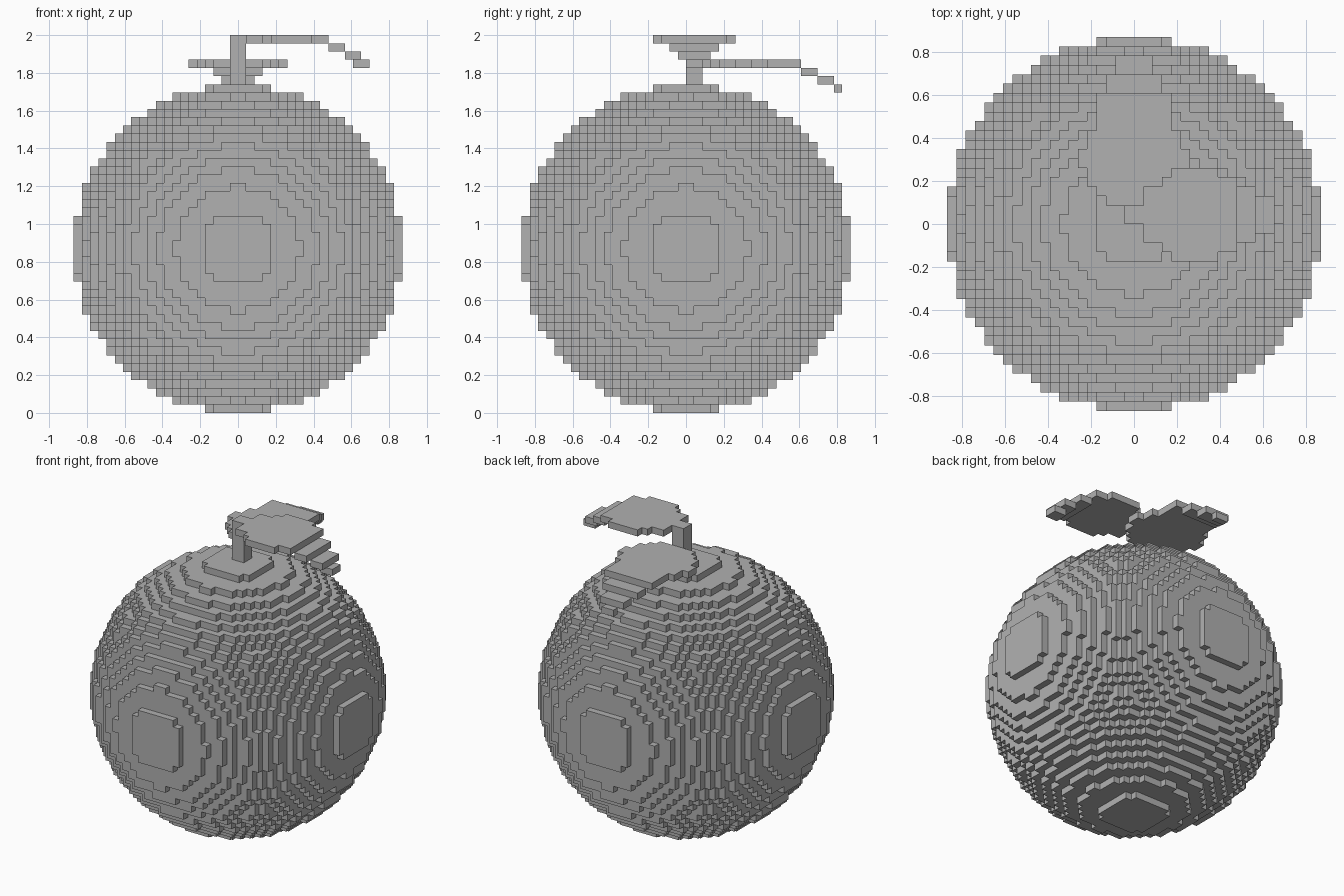
import bpy
import bmesh
from mathutils import Vector

if "Cube" in bpy.data.objects:
    bpy.data.objects.remove(bpy.data.objects["Cube"], do_unlink=True)

UNIT = 2 / 46    # edge of one block
R = 20           # fruit radius in blocks

gray = bpy.data.materials.new("plain gray")
gray.use_nodes = True
gray.diffuse_color = (0.44, 0.44, 0.44, 1)
gray.node_tree.nodes["Principled BSDF"].inputs["Base Color"].default_value = gray.diffuse_color


def block_object(name, cells):
    """Skin a set of block positions with only its exposed faces."""
    bm = bmesh.new()
    corners = {}

    def vert(p):
        key = tuple(round(c) for c in p)
        if key not in corners:
            corners[key] = bm.verts.new(Vector(key) * UNIT)
        return corners[key]

    for cell in cells:
        centre = Vector(cell) + Vector((0.5, 0.5, 0.5))
        for axis in range(3):
            for sign in (-1, 1):
                n, u = Vector(), Vector()
                n[axis] = sign
                u[(axis + 1) % 3] = 1
                if tuple(round(c) for c in Vector(cell) + n) in cells:
                    continue
                v = n.cross(u)
                quad = [centre + (n + u * a + v * b) / 2
                        for a, b in ((-1, -1), (1, -1), (1, 1), (-1, 1))]
                bm.faces.new([vert(p) for p in quad])
    mesh = bpy.data.meshes.new(name)
    bm.to_mesh(mesh)
    bm.free()
    mesh.materials.append(gray)
    obj = bpy.data.objects.new(name, mesh)
    bpy.context.collection.objects.link(obj)


def box(x, y, z):
    return {(i, j, k) for i in range(*x) for j in range(*y) for k in range(*z)}


# Round fruit
ball = {(i, j, k + R) for i, j, k in box((-R, R), (-R, R), (-R, R))
        if (i + 0.5) ** 2 + (j + 0.5) ** 2 + (k + 0.5) ** 2 < R * R}
block_object("fruit", ball)

# Upright stem
block_object("stem", box((-1, 1), (0, 2), (2 * R, 46)))

# Leaves: each strip is (start, end, half width, layer), drooping at the tip
side_strips = [(1, 3, 3, 45), (3, 4, 4, 45), (4, 9, 5, 45), (9, 11, 4, 45),
               (11, 13, 3, 44), (13, 15, 2, 43), (14, 16, 1, 42)]
back_strips = [(2, 3, 3, 42), (3, 4, 4, 42), (4, 6, 5, 42), (6, 8, 6, 42),
               (8, 10, 5, 42), (10, 14, 4, 42),
               (14, 16, 3, 41), (16, 18, 2, 40), (18, 19, 1, 39)]

side_leaf, back_leaf = set(), set()
for a, b, w, k in side_strips:
    side_leaf |= box((a, b), (1 - w, 1 + w), (k, k + 1))
for a, b, w, k in back_strips:
    back_leaf |= box((-w, w), (a, b), (k, k + 1))
block_object("side_leaf", side_leaf)
block_object("back_leaf", back_leaf)
